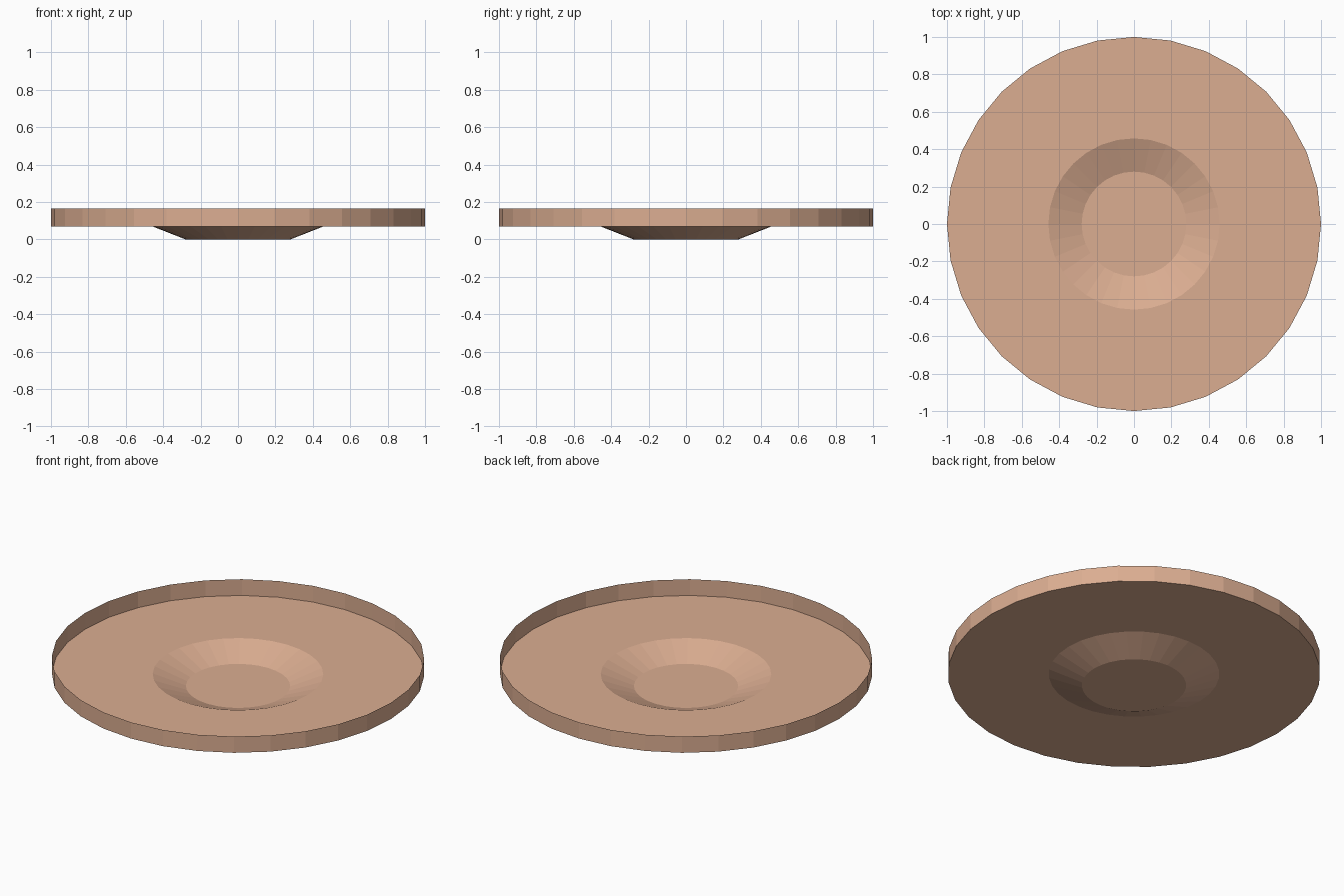
import bpy, bmesh
from math import cos, sin, tau

if "Cube" in bpy.data.objects:
    bpy.data.objects.remove(bpy.data.objects["Cube"])

SIDES = 32
# Profile from the centre of the well out to the top of the rim: (radius, z)
PROFILE = [(0.28, 0.0), (0.458, 0.07), (1.0, 0.07), (1.0, 0.166)]


def ring(bm, radius, z):
    return [bm.verts.new((radius * cos(tau * i / SIDES), radius * sin(tau * i / SIDES), z))
            for i in range(SIDES)]


# Open thin-sheet dish: sunken well, flat floor, upright rim
bm = bmesh.new()
rings = [ring(bm, r, z) for r, z in PROFILE]
bm.faces.new(rings[0])
for inner, outer in zip(rings, rings[1:]):
    for i in range(SIDES):
        j = (i + 1) % SIDES
        bm.faces.new((inner[i], outer[i], outer[j], inner[j]))

mesh = bpy.data.meshes.new("dish")
bm.to_mesh(mesh)
bm.free()
dish = bpy.data.objects.new("dish", mesh)
bpy.context.collection.objects.link(dish)

# Tan colour
tan_mat = bpy.data.materials.new("tan")
tan_mat.diffuse_color = (0.71, 0.42, 0.285, 1.0)
tan_mat.use_nodes = True
tan_mat.node_tree.nodes["Principled BSDF"].inputs["Base Color"].default_value = tan_mat.diffuse_color
mesh.materials.append(tan_mat)
